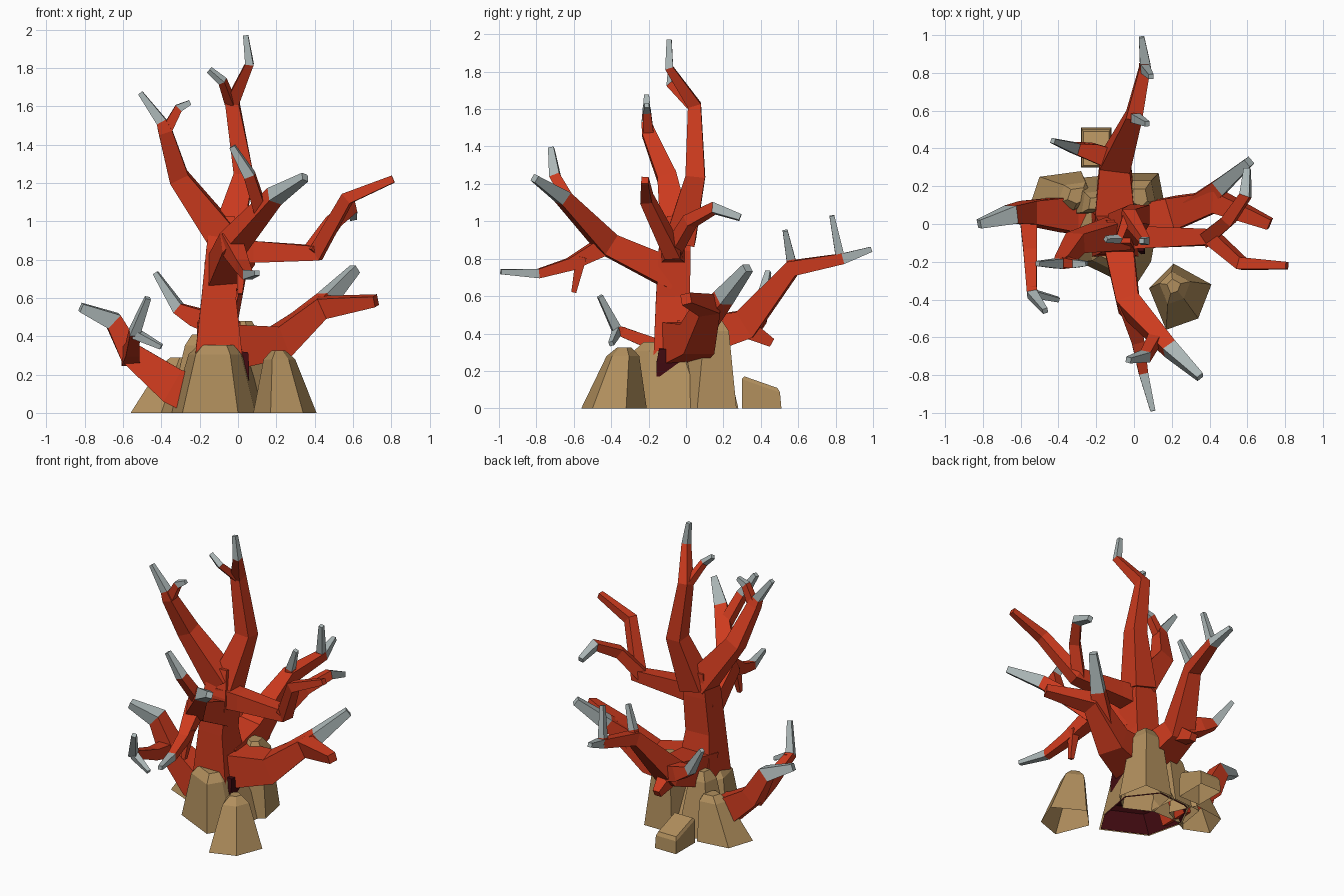
import bpy, bmesh, math
from mathutils import Vector


def material(name, rgb):
    m = bpy.data.materials.new(name)
    m.diffuse_color = (*rgb, 1)
    return m


RED = material("coral red", (0.61, 0.043, 0.013))
GREY = material("tip grey", (0.41, 0.47, 0.47))
TAN = material("rock tan", (0.44, 0.275, 0.11))
DARK = material("dark maroon", (0.05, 0.003, 0.005))


def loft(name, rings, mats, last_mat=0, bottom=True):
    """Skin a list of equal-length rings, cap the ends, flat faces."""
    bm = bmesh.new()
    vs = [[bm.verts.new(p) for p in r] for r in rings]
    n = len(rings[0])
    for k in range(len(vs) - 1):
        for i in range(n):
            j = (i + 1) % n
            f = bm.faces.new((vs[k][i], vs[k][j], vs[k + 1][j], vs[k + 1][i]))
            f.material_index = last_mat if k == len(vs) - 2 else 0
    base = bm.faces.new(vs[0][::-1])
    bm.faces.new(vs[-1]).material_index = last_mat
    bmesh.ops.recalc_face_normals(bm, faces=bm.faces)
    if not bottom:
        bmesh.ops.delete(bm, geom=[base], context="FACES_ONLY")
    me = bpy.data.meshes.new(name)
    bm.to_mesh(me)
    bm.free()
    for m in mats:
        me.materials.append(m)
    ob = bpy.data.objects.new(name, me)
    bpy.context.collection.objects.link(ob)
    return ob


def branch(name, pts, tip=True, sides=4, mats=(RED, GREY)):
    """Angular tube through (x, y, z, half width); last segment grey if tip."""
    P = [Vector(p[:3]) for p in pts]
    d = [(b - a).normalized() for a, b in zip(P, P[1:])]
    t = [d[0]] + [(a + b).normalized() for a, b in zip(d, d[1:])] + [d[-1]]
    ref = Vector((0, 0, 1)) if abs(t[0].z) < 0.75 else Vector((1, 0, 0))
    u = (ref - t[0] * ref.dot(t[0])).normalized()
    rings = []
    for k, c in enumerate(P):
        if k:
            u = t[k - 1].rotation_difference(t[k]) @ u
            u = (u - t[k] * u.dot(t[k])).normalized()
        v = t[k].cross(u)
        r = pts[k][3] / math.cos(math.pi / sides) * 0.95
        angs = [2 * math.pi * (i + 0.5) / sides for i in range(sides)]
        rings.append([c + (u * math.cos(a) + v * math.sin(a)) * r for a in angs])
    return loft(name, rings, mats, 1 if tip else 0)


def rock(name, base, top, h, s1=0.68, s2=0.42, s0=1, mat=TAN):
    """Open-bottomed boulder with a chamfered crown leaning towards top (x, y)."""
    cx = sum(p[0] for p in base) / len(base)
    cy = sum(p[1] for p in base) / len(base)

    def ring(s, z, w):
        ox, oy = cx + (top[0] - cx) * w, cy + (top[1] - cy) * w
        return [(ox + (x - cx) * s, oy + (y - cy) * s, z) for x, y in base]
    return loft(name, [ring(s0, 0, 0), ring(s1, h * 0.86, 0.86), ring(s2, h, 1)],
                (mat,), bottom=False)


# Trunk
branch("trunk", [(-0.10, -0.04, 0.15, 0.14), (-0.10, -0.05, 0.30, 0.13),
                 (-0.10, -0.07, 0.60, 0.095), (-0.08, -0.06, 0.85, 0.09),
                 (-0.08, -0.04, 1.02, 0.065)], False)

# Tall central branch
branch("tall_branch", [(-0.06, -0.03, 0.90, 0.085), (0.03, 0.05, 1.24, 0.055),
                       (-0.03, 0.045, 1.62, 0.038), (0.06, -0.09, 1.82, 0.023),
                       (0.04, -0.09, 1.97, 0.014)])
branch("tall_branch_fork", [(-0.04, 0.03, 1.62, 0.025), (-0.08, -0.08, 1.73, 0.02),
                            (-0.15, -0.08, 1.79, 0.014)])
# Upper left branch
branch("upper_left_branch", [(-0.08, -0.05, 0.92, 0.085), (-0.31, -0.10, 1.23, 0.055),
                             (-0.38, -0.20, 1.47, 0.038), (-0.40, -0.21, 1.52, 0.028),
                             (-0.51, -0.21, 1.67, 0.014)])
branch("upper_left_fork", [(-0.38, -0.20, 1.46, 0.03), (-0.31, -0.21, 1.59, 0.023),
                           (-0.25, -0.21, 1.62, 0.013)])
# Upper right branch
branch("upper_right_branch", [(-0.08, -0.07, 0.84, 0.07), (0.08, -0.07, 0.84, 0.06),
                              (0.41, -0.07, 0.835, 0.045), (0.57, -0.21, 1.12, 0.034),
                              (0.81, -0.22, 1.22, 0.02)], False)
branch("upper_right_fork", [(0.38, -0.08, 0.83, 0.04), (0.50, 0.02, 1.00, 0.035),
                            (0.59, 0.15, 1.07, 0.03), (0.60, 0.29, 1.02, 0.018)])
# Front branch and its forks
branch("front_branch", [(-0.09, -0.06, 0.71, 0.085), (-0.03, -0.42, 0.88, 0.065),
                        (0.19, -0.66, 1.13, 0.042), (0.35, -0.81, 1.23, 0.021)])
branch("front_branch_upper_fork", [(0.12, -0.59, 1.05, 0.035), (0.06, -0.70, 1.24, 0.03),
                                   (-0.03, -0.72, 1.39, 0.016)])
branch("front_branch_lower_fork", [(-0.04, -0.40, 0.89, 0.055), (0.02, -0.62, 0.77, 0.035),
                                   (0.05, -0.79, 0.72, 0.026), (0.10, -0.99, 0.73, 0.014)])
branch("front_branch_stub", [(0.02, -0.56, 0.81, 0.03), (0.01, -0.60, 0.62, 0.014)], False)
# Low right branch
branch("low_right_branch", [(-0.10, -0.04, 0.34, 0.13), (0.22, 0.06, 0.37, 0.09),
                            (0.44, 0.12, 0.55, 0.06), (0.72, 0.00, 0.585, 0.03)], False)
branch("low_right_fork", [(0.32, 0.09, 0.46, 0.06), (0.46, 0.20, 0.59, 0.045),
                          (0.61, 0.33, 0.75, 0.025)])
# Back branch and its forks
branch("back_branch", [(-0.10, -0.02, 0.36, 0.12), (-0.10, 0.32, 0.45, 0.085),
                       (0.00, 0.57, 0.75, 0.045), (0.06, 0.84, 0.80, 0.03),
                       (0.04, 0.99, 0.85, 0.015)])
branch("back_inner_spike", [(0.00, 0.57, 0.74, 0.03), (0.01, 0.56, 0.80, 0.025),
                            (0.07, 0.53, 0.95, 0.014)])
branch("back_outer_spike", [(0.05, 0.83, 0.79, 0.025), (0.06, 0.82, 0.83, 0.024),
                            (0.09, 0.78, 1.03, 0.014)])
branch("back_left_fork", [(-0.08, 0.33, 0.45, 0.06), (-0.22, 0.38, 0.50, 0.05),
                          (-0.31, 0.40, 0.545, 0.032), (-0.43, 0.44, 0.73, 0.014)])
branch("back_stub", [(-0.10, 0.30, 0.44, 0.06), (-0.10, 0.46, 0.35, 0.025)], False)
# Low left branch and its forks
branch("low_left_branch", [(-0.24, 0.05, 0.10, 0.11), (-0.34, 0.05, 0.14, 0.10),
                           (-0.56, 0.06, 0.31, 0.065), (-0.65, 0.05, 0.48, 0.05),
                           (-0.82, 0.00, 0.55, 0.024)])
branch("low_left_fork", [(-0.56, 0.06, 0.29, 0.05), (-0.55, -0.14, 0.33, 0.038),
                         (-0.54, -0.37, 0.42, 0.028), (-0.47, -0.46, 0.60, 0.015)])
branch("low_left_fork_spike", [(-0.54, -0.33, 0.41, 0.025), (-0.53, -0.37, 0.41, 0.025),
                               (-0.40, -0.40, 0.345, 0.013)])

# Rocks
main = [(-0.35, 0.05), (-0.29, -0.2), (0.0, -0.34), (0.09, -0.2),
        (0.14, 0.08), (0.0, 0.26), (-0.25, 0.24)]
rock("main_rock", main, (-0.10, -0.09), 0.355, 0.62, 0.42)
rock("back_rock", [(0.17, 0.06), (0.13, 0.27), (-0.08, 0.27), (-0.12, 0.05), (0.06, -0.04)],
     (0.03, 0.14), 0.48, 0.62, 0.3)
rock("back_left_rock", [(-0.1, 0.05), (-0.12, 0.26), (-0.33, 0.24), (-0.36, 0.05)],
     (-0.2, 0.11), 0.41, 0.55, 0.3)
rock("left_rock", [(-0.56, 0.07), (-0.50, 0.25), (-0.28, 0.28), (-0.2, 0.1), (-0.4, 0.0)],
     (-0.30, 0.15), 0.29, 0.52, 0.3)
rock("front_right_rock", [(0.08, -0.34), (0.17, -0.56), (0.34, -0.50), (0.41, -0.32),
                          (0.21, -0.21)], (0.21, -0.33), 0.325, 0.5, 0.22)
box = rock("small_back_rock", [(-0.28, 0.3), (-0.12, 0.3), (-0.12, 0.51), (-0.28, 0.51)],
           (-0.2, 0.40), 0.14, 0.97, 0.85)
# Slope the small rock's crown down towards the back
for v in box.data.vertices:
    if v.co.z > 0.05:
        v.co.z += (0.40 - v.co.y) * 0.35

# Dark hollow: lining inside the main rock, and a core showing in the gap beside it
rock("dark_lining", main, (-0.10, -0.07), 0.16, 0.74, 0.6, 0.96, DARK)
branch("dark_core", [(-0.07, -0.03, 0.17, 0.135), (-0.07, -0.03, 0.25, 0.135),
                     (-0.06, -0.03, 0.33, 0.12)], False, 4, (DARK,))
